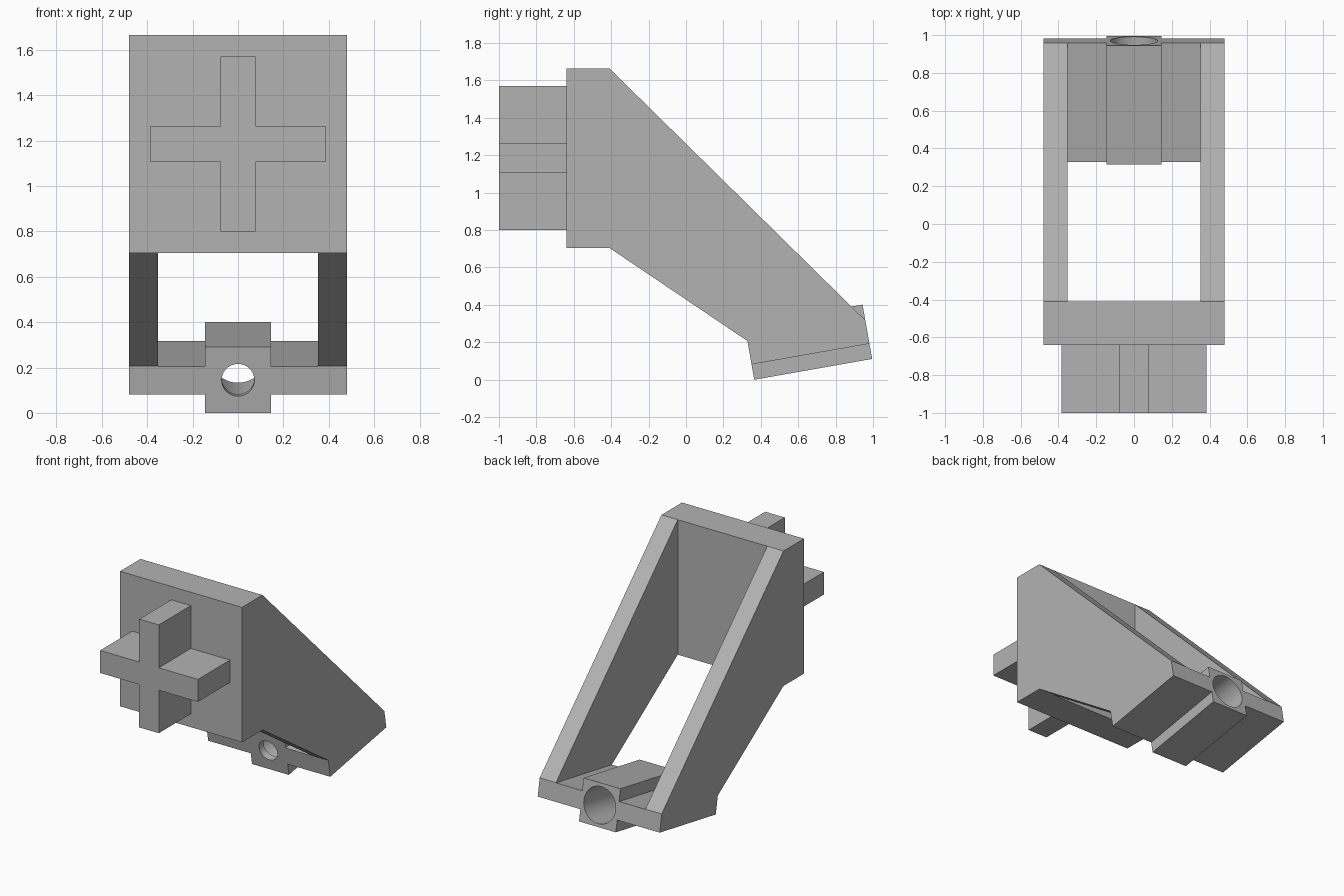
import bpy, bmesh, math
from mathutils import Vector, Matrix

if "Cube" in bpy.data.objects:
    bpy.data.objects.remove(bpy.data.objects["Cube"])

grey = bpy.data.materials.new("light_grey")
grey.use_nodes = True
colour = (0.45, 0.45, 0.45, 1)
grey.diffuse_color = colour
grey.node_tree.nodes["Principled BSDF"].inputs["Base Color"].default_value = colour

TILT = math.radians(10)


def foot(u, v):
    """Point (y, z) in the tilted frame of the foot."""
    c, s = math.cos(TILT), math.sin(TILT)
    return (0.365 + u * c - v * s, u * s + v * c)


def finish(name, bm):
    bmesh.ops.recalc_face_normals(bm, faces=bm.faces)
    mesh = bpy.data.meshes.new(name)
    bm.to_mesh(mesh)
    bm.free()
    mesh.materials.append(grey)
    obj = bpy.data.objects.new(name, mesh)
    bpy.context.collection.objects.link(obj)
    return obj


def prism(name, points, start, end, place):
    """Extrude a profile from start to end; place maps (a, b, depth) to xyz."""
    bm = bmesh.new()
    face = bm.faces.new([bm.verts.new(place(a, b, start)) for a, b in points])
    new = bmesh.ops.extrude_face_region(bm, geom=[face])["geom"]
    shift = Vector(place(0, 0, end)) - Vector(place(0, 0, start))
    bmesh.ops.translate(bm, vec=shift, verts=[g for g in new if isinstance(g, bmesh.types.BMVert)])
    return finish(name, bm)


def side(name, points, half):
    return prism(name, points, -half, half, lambda y, z, x: (x, y, z))


def bore(name, radius, u0, u1):
    """Cylinder along the tilted axis of the hub."""
    bm = bmesh.new()
    y, z = foot((u0 + u1) / 2, 0.147)
    turn = Matrix.Rotation(TILT - math.pi / 2, 4, "X")
    bmesh.ops.create_cone(bm, cap_ends=True, segments=48, radius1=radius, radius2=radius,
                          depth=u1 - u0, matrix=Matrix.Translation((0, y, z)) @ turn)
    return finish(name, bm)


def combine(target, tool, operation):
    mod = target.modifiers.new(operation.lower(), "BOOLEAN")
    mod.operation, mod.object, mod.solver = operation, tool, "EXACT"
    bpy.context.view_layer.objects.active = target
    bpy.ops.object.modifier_apply(modifier=mod.name)
    bpy.data.objects.remove(tool)


# Bracket: one side silhouette, opened up between the arms
bracket = side("bracket", [(-0.64, 0.705), (-0.64, 1.665), (-0.41, 1.665), foot(0.64, 0.21),
                           foot(0.64, 0.083), foot(0, 0.083), foot(0, 0.21), (-0.41, 0.705)], 0.48)
opening = side("opening", [(-0.41, 2), (-0.41, 0.1), foot(-0.3, 0.208), foot(0.9, 0.208), (1.3, 2)], 0.352)
combine(bracket, opening, "DIFFERENCE")

# Hub across the foot, with a wide bore that ends in a thin front lip
hub = side("hub", [foot(0, 0), foot(0.64, 0), foot(0.64, 0.295), foot(0, 0.295)], 0.145)
combine(bracket, hub, "UNION")
combine(bracket, bore("wide_bore", 0.125, 0.05, 0.8), "DIFFERENCE")
combine(bracket, bore("narrow_bore", 0.072, -0.2, 0.2), "DIFFERENCE")

# Cross-shaped peg on the front plate
w, h, arm, long = 0.077, 0.08, 0.385, 0.385
quarter = [(arm, h), (w, h), (w, long)]
cross = quarter + [(-a, b) for a, b in reversed(quarter)]
cross += [(-a, -b) for a, b in quarter] + [(a, -b) for a, b in reversed(quarter)]
peg = prism("cross_peg", cross, -1, -0.64, lambda x, z, y: (x, y, z + 1.185))

# Round bore walls smooth, all other edges sharp
for obj in (bracket, peg):
    bpy.ops.object.select_all(action="DESELECT")
    obj.select_set(True)
    bpy.context.view_layer.objects.active = obj
    bpy.ops.object.shade_smooth_by_angle(angle=math.radians(30))
